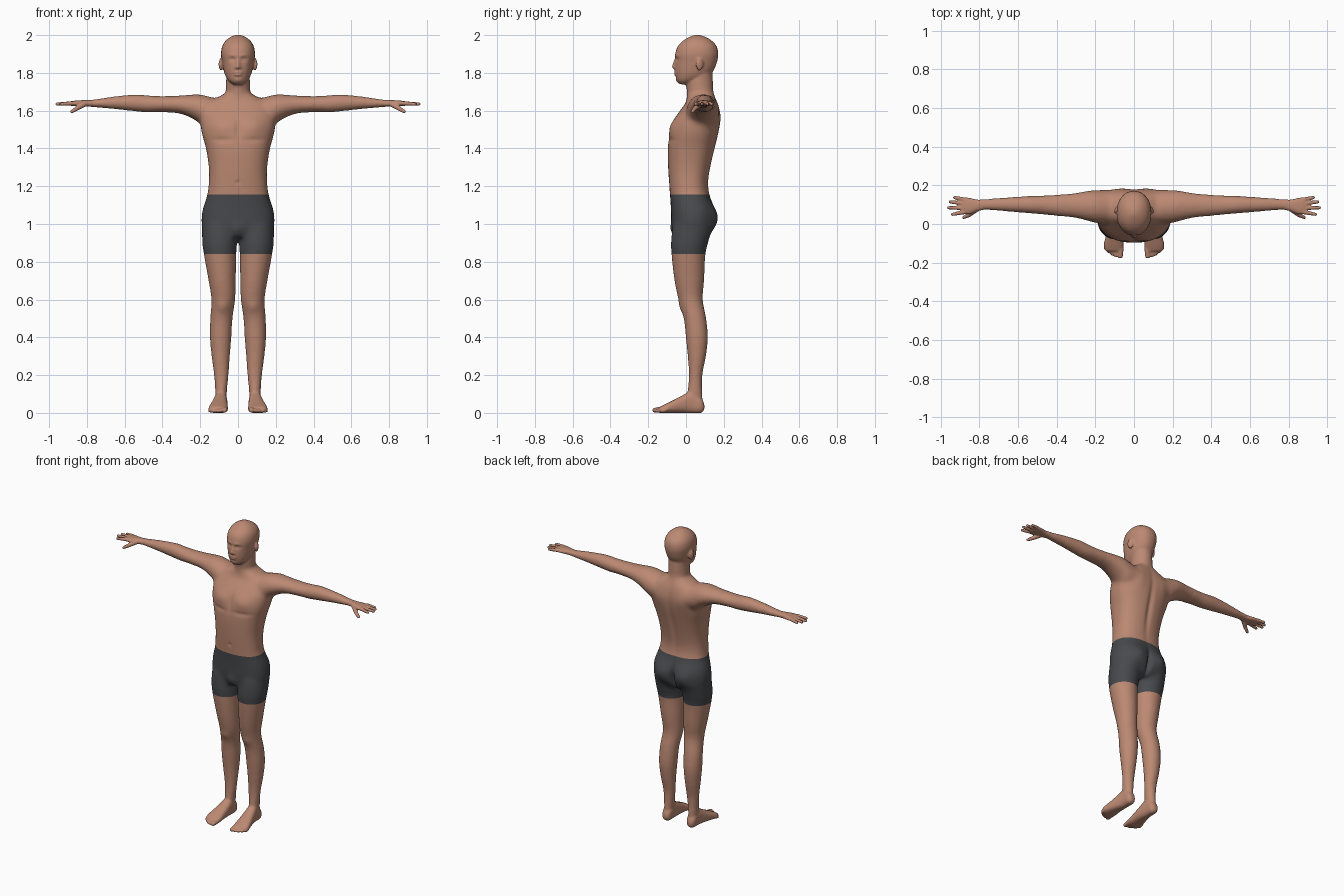
import bpy, bmesh, math
from mathutils import Vector, Matrix

STEPS, SIDES = 4, 32


def material(name, rgb):
    m = bpy.data.materials.new(name)
    m.diffuse_color = (*rgb, 1)
    return m


SKIN = material("skin", (0.50, 0.25, 0.17))
SHORTS = material("shorts grey", (0.065, 0.067, 0.073))


def spline(rows):
    """Smoothly fill in extra rows between the given ones."""
    out, n = [], len(rows)
    for i in range(n - 1):
        quad = [rows[max(i - 1, 0)], rows[i], rows[i + 1], rows[min(i + 2, n - 1)]]
        for k in range(STEPS):
            t = k / STEPS
            out.append([0.5 * (2 * b + (c - a) * t + (2 * a - 5 * b + 4 * c - d) * t * t
                               + (3 * b - a - 3 * c + d) * t ** 3) for a, b, c, d in zip(*quad)])
    return out + [list(rows[-1])]


def loft(bm, axis, rows, power=2.0, side=1):
    """Rows: position on the axis, then the low/high extents on the other two axes."""
    rings = []
    for t, a0, a1, b0, b1 in spline(rows):
        ring = []
        for k in range(SIDES):
            ang = 2 * math.pi * k / SIDES
            c, s = math.cos(ang), math.sin(ang)
            a = (a0 + a1) / 2 + (a1 - a0) / 2 * math.copysign(abs(c) ** (2 / power), c)
            b = (b0 + b1) / 2 + (b1 - b0) / 2 * math.copysign(abs(s) ** (2 / power), s)
            x, y, z = {'x': (t, a, b), 'y': (a, t, b), 'z': (a, b, t)}[axis]
            ring.append(bm.verts.new((x * side, y, z)))
        rings.append(ring)
    for r, q in zip(rings, rings[1:]):
        for k in range(SIDES):
            j = (k + 1) % SIDES
            bm.faces.new((r[k], r[j], q[j], q[k]))
    bm.faces.new(rings[0][::-1])
    bm.faces.new(rings[-1])


def ball(bm, centre, size, side=1, tilt=0):
    m = (Matrix.Translation((centre[0] * side, centre[1], centre[2]))
         @ Matrix.Rotation(tilt * side, 4, 'Z') @ Matrix.Diagonal((*size, 1)))
    bmesh.ops.create_uvsphere(bm, u_segments=20, v_segments=12, radius=1, matrix=m)


def digit(bm, p, q, r0, r1, side=1):
    """Tapered round-ended rod for fingers, toes and the nose."""
    p, q = Vector((p[0] * side, p[1], p[2])), Vector((q[0] * side, q[1], q[2]))
    d = q - p
    m = Matrix.Translation((p + q) / 2) @ d.to_track_quat('Z', 'Y').to_matrix().to_4x4()
    bmesh.ops.create_cone(bm, cap_ends=True, segments=16, radius1=r0, radius2=r1,
                          depth=d.length, matrix=m)
    ball(bm, p, (r0,) * 3)
    ball(bm, q, (r1,) * 3)


def fuse(name, bm, voxel):
    """Melt overlapping pieces into one skin."""
    bmesh.ops.recalc_face_normals(bm, faces=bm.faces)
    me = bpy.data.meshes.new(name)
    bm.to_mesh(me)
    bm.free()
    ob = bpy.data.objects.new(name, me)
    bpy.context.collection.objects.link(ob)
    mod = ob.modifiers.new("fuse", 'REMESH')
    mod.mode, mod.voxel_size = 'VOXEL', voxel
    dg = bpy.context.evaluated_depsgraph_get()
    fused = bpy.data.meshes.new_from_object(ob.evaluated_get(dg))
    ob.modifiers.clear()
    ob.data = fused
    fused.materials.clear()
    fused.materials.append(SKIN)
    fused.materials.append(SHORTS)
    out = bmesh.new()
    out.from_mesh(fused)
    return ob, out


def relax(bm, times, keep=lambda co: True):
    vs = [v for v in bm.verts if keep(v.co)]
    for _ in range(times):
        bmesh.ops.smooth_vert(bm, verts=vs, factor=0.5, use_axis_x=True,
                              use_axis_y=True, use_axis_z=True)


def push(bm, centre, radius, dy):
    """Soft symmetrical sculpting stroke along y."""
    cx, cy, cz = centre
    rx, ry, rz = radius
    for v in bm.verts:
        x, y, z = v.co
        if abs(z - cz) < 2.5 * rz:
            e = ((abs(x) - cx) / rx) ** 2 + ((y - cy) / ry) ** 2 + ((z - cz) / rz) ** 2
            if e < 6:
                v.co.y += dy * math.exp(-e)


def finish(ob, bm):
    for f in bm.faces:
        f.smooth = True
    bm.to_mesh(ob.data)
    bm.free()


body = bmesh.new()

# torso, neck and head: height, half width, front, back
torso = [(.93, .17, -.06, .11), (.97, .188, -.072, .14), (1.02, .194, -.078, .15),
         (1.08, .187, -.08, .148), (1.155, .163, -.085, .125), (1.22, .155, -.09, .118),
         (1.30, .155, -.095, .13), (1.40, .17, -.097, .153), (1.48, .192, -.088, .172),
         (1.55, .20, -.065, .182), (1.60, .19, -.032, .178), (1.64, .165, -.003, .168),
         (1.67, .11, .005, .155), (1.69, .07, .01, .145)]
neck = [(1.60, .085, .0, .165), (1.66, .075, .003, .16), (1.70, .066, .005, .146),
        (1.75, .063, .0, .143), (1.80, .062, .02, .14)]
head = [(1.740, .026, -.034, .02), (1.76, .052, -.049, .07), (1.79, .069, -.056, .125),
        (1.82, .077, -.059, .15), (1.86, .084, -.058, .165), (1.90, .09, -.057, .171),
        (1.94, .084, -.044, .163), (1.97, .066, -.016, .137), (1.99, .04, .018, .104),
        (2.001, .012, .047, .073)]
for rows, power in ((torso, 2.4), (neck, 2), (head, 2.15)):
    loft(body, 'z', [(z, -w, w, f, b) for z, w, f, b in rows], power)

# nose and lips
digit(body, (0, -.056, 1.868), (0, -.066, 1.832), .008, .010)
ball(body, (0, -.057, 1.801), (.024, .008, .006))
ball(body, (0, -.056, 1.790), (.021, .008, .006))

for s in (1, -1):
    # leg
    loft(body, 'z', [(.03, .062, .12, .01, .09), (.10, .06, .12, .008, .086),
                     (.20, .05, .127, .015, .087), (.30, .043, .14, .009, .106),
                     (.40, .035, .149, -.001, .116), (.50, .029, .147, -.012, .107),
                     (.60, .015, .141, -.04, .089), (.70, .012, .156, -.061, .096),
                     (.84, .009, .181, -.077, .103), (.92, .003, .191, -.079, .122),
                     (1.0, .0, .19, -.07, .14)], side=s)
    # foot
    loft(body, 'y', [(.097, .078, .105, .018, .045), (.08, .062, .12, .0, .08),
                     (.03, .058, .124, -.002, .115), (-.02, .055, .135, .0, .092),
                     (-.07, .054, .148, .0, .066), (-.11, .053, .156, -.002, .047),
                     (-.14, .06, .148, .0, .032)], 2.5, s)
    # toes
    for i in range(5):
        r = .014 if i == 0 else .0105 - .0005 * i
        x = .068 if i == 0 else .073 + .0185 * i
        digit(body, (x, -.12 + .006 * i, .02), (x + .002, -.166 + .0025 * i * i, r), r * 1.1, r, s)
    # arm
    loft(body, 'x', [(.10, .0, .17, 1.50, 1.66), (.17, .0, .176, 1.505, 1.68),
                     (.22, .01, .175, 1.545, 1.687), (.30, .03, .162, 1.582, 1.681),
                     (.40, .042, .151, 1.592, 1.677), (.48, .05, .147, 1.591, 1.681),
                     (.54, .055, .145, 1.596, 1.686), (.65, .064, .138, 1.608, 1.676),
                     (.75, .072, .131, 1.617, 1.661), (.80, .071, .126, 1.622, 1.656)], side=s)
    # nostril and ear
    ball(body, (.012, -.057, 1.828), (.009, .010, .007), s)
    ball(body, (.091, .072, 1.845), (.010, .021, .034), s, tilt=.35)

ob, bm = fuse("body", body, .006)
relax(bm, 10, lambda c: .12 < c.z < 1.74 and abs(c.x) < .78)
relax(bm, 20, lambda c: .9 < c.z < 1.70 and abs(c.x) < .36)
relax(bm, 2)

# muscle and face modelling: centre, reach, depth
for stroke in (
        ((.085, -.07, 1.515), (.06, .05, .045), -.012),   # chest
        ((.085, -.085, 1.445), (.06, .05, .014), .005),   # crease under chest
        ((0, -.09, 1.50), (.014, .05, .06), .007),        # breastbone
        ((0, .15, 1.40), (.018, .06, .19), -.011),        # spine
        ((.095, .17, 1.57), (.05, .05, .07), .008),       # shoulder blade
        ((0, -.09, 1.22), (.009, .03, .011), .006),       # navel
        ((.085, .14, 1.03), (.062, .07, .065), .024),     # buttock
        ((0, .15, 1.00), (.014, .06, .07), -.028),        # cleft
        ((0, -.07, .97), (.03, .05, .035), -.010),        # groin
        ((.08, -.03, .56), (.03, .04, .03), -.006),       # kneecap
        ((.031, -.055, 1.872), (.017, .03, .011), .010),  # eye socket
        ((.032, -.048, 1.870), (.009, .02, .006), -.004), # eyelid
        ((.028, -.055, 1.891), (.022, .03, .008), -.004), # brow
        ((0, -.065, 1.7955), (.022, .03, .003), .005),    # mouth line
        ((0, -.055, 1.780), (.018, .03, .005), .003),     # below lip
        ((0, -.045, 1.757), (.018, .03, .012), -.004)):   # chin
    push(bm, *stroke)
relax(bm, 1)
for v in bm.verts:
    v.co.z = max(v.co.z, 0)

# shorts: cut at hem and waist, then coloured between the cuts
HEM, WAIST = .84, 1.157
for z in (HEM, WAIST):
    bmesh.ops.bisect_plane(bm, geom=bm.verts[:] + bm.edges[:] + bm.faces[:], dist=1e-5,
                           plane_co=(0, 0, z), plane_no=(0, 0, 1))
for f in bm.faces:
    f.material_index = int(HEM < f.calc_center_median().z < WAIST)
finish(ob, bm)

# hands
for s, name in ((1, "left_hand"), (-1, "right_hand")):
    hand = bmesh.new()
    loft(hand, 'x', [(.77, .075, .126, 1.621, 1.656), (.81, .066, .126, 1.621, 1.656),
                     (.85, .051, .135, 1.623, 1.654), (.88, .051, .138, 1.625, 1.651),
                     (.897, .056, .134, 1.630, 1.647)], 2.3, s)
    for y0, x1, y1 in ((.061, .938, .050), (.083, .958, .084), (.106, .950, .114),
                       (.127, .928, .137)):
        digit(hand, (.88, y0, 1.639), (x1, y1, 1.635), .0115, .0085, s)
    digit(hand, (.815, .076, 1.634), (.852, .048, 1.612), .015, .012, s)
    digit(hand, (.852, .048, 1.612), (.880, .034, 1.595), .012, .009, s)
    ob, bm = fuse(name, hand, .0035)
    relax(bm, 3)
    finish(ob, bm)
